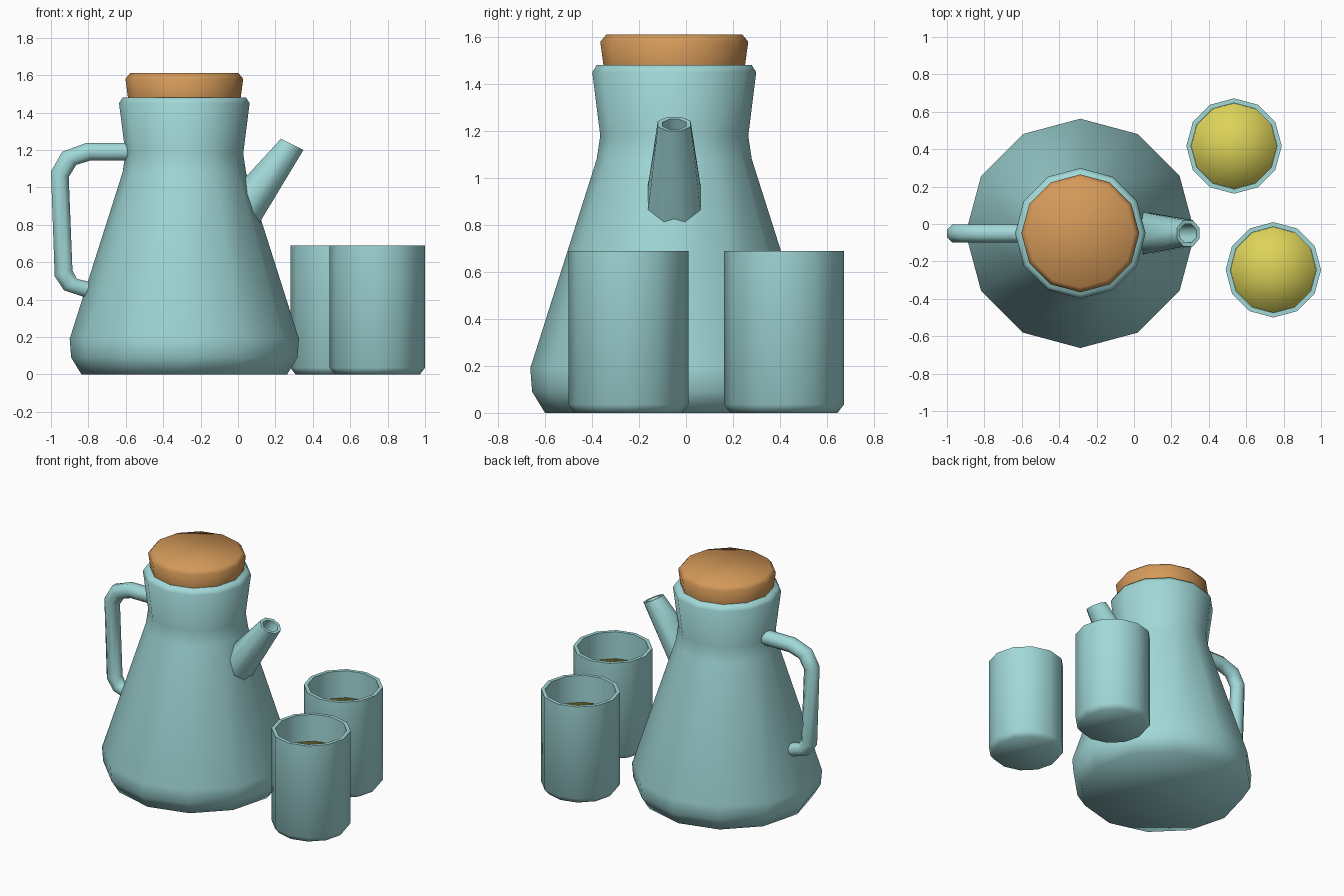
import bpy, bmesh, math
from mathutils import Vector

if "Cube" in bpy.data.objects:
    bpy.data.objects.remove(bpy.data.objects["Cube"])


def material(name, rgb):
    m = bpy.data.materials.new(name)
    m.diffuse_color = (*rgb, 1)
    m.use_nodes = True
    m.node_tree.nodes["Principled BSDF"].inputs["Base Color"].default_value = m.diffuse_color
    return m


TEAL = material("teal glaze", (0.36, 0.69, 0.69))
WOOD = material("orange wood", (0.66, 0.32, 0.10))
TEA = material("yellow tea", (0.72, 0.65, 0.10))


def loft(name, rings, mat, angle=60):
    """Skin a list of equal-length point rings, capping both ends."""
    bm = bmesh.new()
    vr = [[bm.verts.new(p) for p in r] for r in rings]
    n = len(vr[0])
    for a, b in zip(vr, vr[1:]):
        for i in range(n):
            j = (i + 1) % n
            bm.faces.new((a[i], a[j], b[j], b[i]))
    bm.faces.new(vr[0][::-1])
    bm.faces.new(vr[-1])
    bmesh.ops.recalc_face_normals(bm, faces=bm.faces)
    me = bpy.data.meshes.new(name)
    bm.to_mesh(me)
    bm.free()
    ob = bpy.data.objects.new(name, me)
    bpy.context.collection.objects.link(ob)
    me.materials.append(mat)
    bpy.ops.object.select_all(action='DESELECT')
    ob.select_set(True)
    bpy.context.view_layer.objects.active = ob
    bpy.ops.object.shade_smooth_by_angle(angle=math.radians(angle))
    return ob


def lathe(name, cx, cy, profile, mat, n=12, angle=60):
    """Turn an (r, z) profile round a vertical axis."""
    rings = [[(cx + r * math.cos(math.tau * i / n), cy + r * math.sin(math.tau * i / n), z)
              for i in range(n)] for r, z in profile]
    return loft(name, rings, mat, angle)


def tube(name, sections, mat, cy, n=8):
    """Each section: one side (x, z), the other side (x, z), half width in y."""
    rings = []
    k = 1 / math.cos(math.pi / n)
    for ax, az, bx, bz, w in sections:
        c = Vector(((ax + bx) / 2, cy, (az + bz) / 2))
        u = Vector(((ax - bx) / 2, 0, (az - bz) / 2)) * k
        v = Vector((0, w * k, 0))
        rings.append([c + u * math.cos(t) + v * math.sin(t)
                      for t in (math.tau * (i + 0.5) / n for i in range(n))])
    return loft(name, rings, mat)


PX, PY = -0.287, -0.05

# pot body and stopper
lathe("pot_body", PX, PY, [(0.55, 0.0), (0.605, 0.09), (0.613, 0.19), (0.33, 1.08),
                           (0.315, 1.18), (0.349, 1.45), (0.33, 1.48)], TEAL)
lathe("stopper", PX, PY, [(0.30, 1.47), (0.315, 1.58), (0.29, 1.61)], WOOD)

# spout with a bored tip
tube("spout", [(0.0, 1.01, 0.06, 0.72, 0.118),
               (0.23, 1.26, 0.35, 1.20, 0.07),
               (0.245, 1.25, 0.333, 1.207, 0.05),
               (0.14, 1.10, 0.21, 1.04, 0.045)], TEAL, PY)

# handle: outer edge, inner edge
tube("handle", [(-0.57, 1.238, -0.57, 1.143, 0.048),
                (-0.81, 1.238, -0.79, 1.143, 0.048),
                (-0.94, 1.19, -0.865, 1.12, 0.048),
                (-1.0, 1.085, -0.905, 1.055, 0.048),
                (-0.98, 0.525, -0.885, 0.555, 0.048),
                (-0.93, 0.45, -0.86, 0.51, 0.048),
                (-0.75, 0.39, -0.75, 0.485, 0.048)], TEAL, PY)

# two cups with drink inside
for i, (x, y) in enumerate([(0.535, 0.417), (0.745, -0.245)], 1):
    lathe(f"cup_{i}", x, y, [(0.228, 0.0), (0.255, 0.035), (0.255, 0.69), (0.23, 0.69),
                             (0.23, 0.05)], TEAL)
    lathe(f"drink_{i}", x, y, [(0.228, 0.06), (0.229, 0.50), (0.002, 0.501)], TEA, angle=180)
